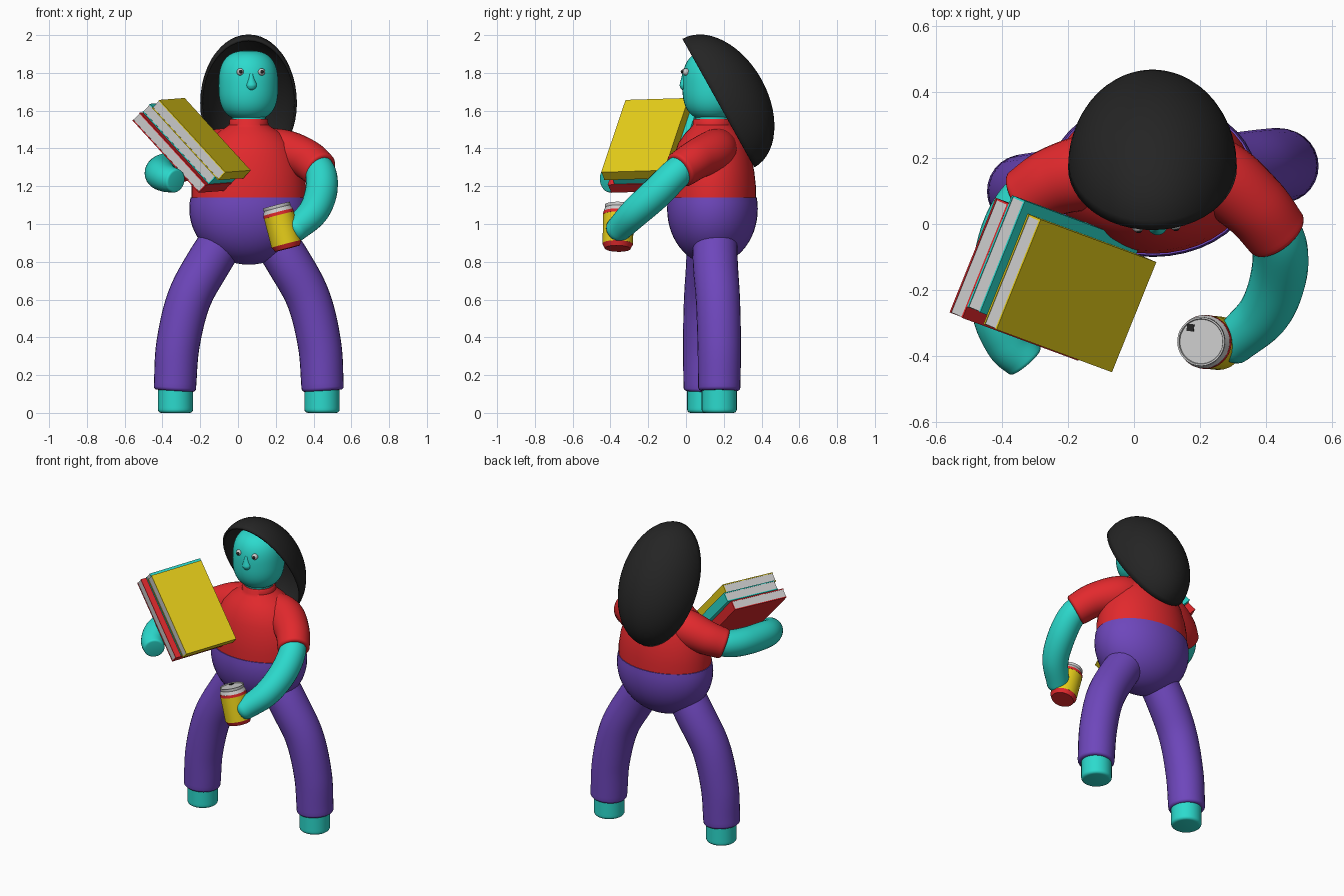
import bpy, bmesh
from math import sin, cos, pi, radians, sqrt
from mathutils import Vector, Matrix

if "Cube" in bpy.data.objects:
    bpy.data.objects.remove(bpy.data.objects["Cube"])


def mat(name, *rgb):
    m = bpy.data.materials.new(name)
    m.diffuse_color = (*rgb, 1)
    m.use_nodes = True
    m.node_tree.nodes["Principled BSDF"].inputs["Base Color"].default_value = m.diffuse_color
    return m


TEAL = mat("teal", .025, .70, .61)
RED = mat("red", .76, .022, .026)
PURPLE = mat("purple", .155, .062, .50)
YELLOW = mat("yellow", .80, .62, .010)
BLACK = mat("black", .018, .018, .018)
CX, CY = .057, .14          # body axis


def finish(name, bm, material=None, smooth=True):
    bmesh.ops.recalc_face_normals(bm, faces=bm.faces[:])
    me = bpy.data.meshes.new(name)
    bm.to_mesh(me)
    bm.free()
    ob = bpy.data.objects.new(name, me)
    bpy.context.collection.objects.link(ob)
    if material:
        me.materials.append(material)
    if smooth:
        bpy.ops.object.select_all(action='DESELECT')
        bpy.context.view_layer.objects.active = ob
        ob.select_set(True)
        bpy.ops.object.shade_smooth_by_angle(angle=radians(40))
    return ob


def loft(name, rings, material=None):
    """Skin a list of equal point rings and cap both ends."""
    bm = bmesh.new()
    vs = [[bm.verts.new(p) for p in ring] for ring in rings]
    n = len(vs[0])
    for a, b in zip(vs, vs[1:]):
        for i in range(n):
            bm.faces.new((a[i], a[(i + 1) % n], b[(i + 1) % n], b[i]))
    bm.faces.new(vs[0])
    bm.faces.new(vs[-1])
    return finish(name, bm, material)


def ring(c, rx, ry, rot=None, n=40):
    pts = [Vector((rx * cos(2 * pi * i / n), ry * sin(2 * pi * i / n), 0)) for i in range(n)]
    return [Vector(c) + (rot @ p if rot else p) for p in pts]


def tube(name, pts, material, steps=10, lip=.018):
    """Smooth tube through (x, y, z, radius) points with rounded rims."""
    P = [Vector(p) for p in pts]
    P = [2 * P[0] - P[1]] + P + [2 * P[-1] - P[-2]]
    path = []
    for k in range(1, len(P) - 2):
        a, b, c, d = P[k - 1:k + 3]
        for s in range(steps + (k == len(P) - 3)):
            t = s / steps
            path.append(.5 * (2 * b + (c - a) * t + (2 * a - 5 * b + 4 * c - d) * t * t
                              + (3 * b - a - 3 * c + d) * t ** 3))
    pos, rad = [p.xyz for p in path], [p.w for p in path]
    end = (pos[-1] - pos[-2]).normalized()
    for f in (.35, .7, .9, 1):
        pos.append(path[-1].xyz + end * lip * f)
        rad.append(path[-1].w - lip * (1 - sqrt(1 - f * f)))
    rings, up, q = [], Vector((0, 0, 1)), None
    for i, p in enumerate(pos):
        t = (pos[min(i + 1, len(pos) - 1)] - pos[max(i - 1, 0)]).normalized()
        turn = up.rotation_difference(t)
        q = turn @ q if q else turn
        up = t
        rings.append(ring(p, rad[i], rad[i], q, 28))
    return loft(name, rings, material)


def ball(name, c, r, material=None):
    bm = bmesh.new()
    bmesh.ops.create_uvsphere(bm, u_segments=20, v_segments=12, radius=r,
                              matrix=Matrix.Translation(c))
    return finish(name, bm, material)


# Shirt with collar
profile = [(1.12, .303, .230), (1.20, .303, .230), (1.28, .290, .221), (1.36, .266, .205),
           (1.43, .228, .180), (1.48, .175, .145), (1.51, .125, .115), (1.525, .104, .103),
           (1.55, .102, .102), (1.557, .096, .096)]
loft("shirt", [ring((CX, CY, z), rx, ry) for z, rx, ry in profile], RED)
loft("neck", [ring((CX, CY, z), .09, .09) for z in (1.5, 1.62)], TEAL)

# Rounded hips of the trousers, flat-topped egg
hips = []
for i in range(18):
    a = radians(12 - i * 6)
    hips.append(ring((CX, CY, 1.08 + .295 * sin(a)), .315 * cos(a), .24 * cos(a)))
loft("hips", hips, PURPLE)

# Legs and feet
for side, name, y, hip_y in ((-1, "right", .099, .12), (1, "left", .176, .155)):
    leg = [(.08, hip_y, 1.00, .115), (.21, hip_y, .80, .119), (.317, (y * 2 + hip_y) / 3, .60, .117),
           (.375, y, .36, .115), (.391, y, .135, .112)]
    tube(name + "_leg", [(CX + side * p[0], *p[1:]) for p in leg], PURPLE)
    tube(name + "_foot", [(CX + side * .388, y, z, .093) for z in (.25, .13, .018)], TEAL)

# Sleeves and bare arms
tube("left_sleeve", [(.10, .17, 1.41, .10), (.24, .15, 1.385, .115), (.36, .06, 1.345, .105),
                     (.43, -.025, 1.29, .098)], RED)
tube("left_arm", [(.40, .02, 1.33, .075), (.44, -.06, 1.26, .083), (.438, -.16, 1.16, .085),
                  (.395, -.27, 1.06, .08), (.30, -.36, .97, .068)], TEAL, lip=.04)
tube("right_sleeve", [(.01, .17, 1.41, .10), (-.12, .16, 1.385, .115), (-.24, .13, 1.345, .105),
                      (-.325, .08, 1.31, .095)], RED)
tube("right_arm", [(-.26, .13, 1.33, .075), (-.345, .045, 1.30, .083), (-.395, -.08, 1.285, .085),
                   (-.41, -.25, 1.265, .083), (-.38, -.355, 1.243, .074), (-.335, -.41, 1.23, .064)],
     TEAL, lip=.012)

# Head, a boxy egg
head = []
for i in range(25):
    t = -cos(pi * i / 24) * .998
    r = (1 - abs(t) ** 2.7) ** (1 / 2.7)
    head.append(ring((CX - .002, CY, 1.733 + .185 * t), .158 * r, .159 * r))
loft("head", head, TEAL)

# Face
for name, x, y in (("right", .012, -.006), ("left", .125, .000)):
    ball(name + "_eye", (x, y, 1.805), .019)
    ball(name + "_pupil", (x + .002, y - .011, 1.806), .011, BLACK)
tube("nose", [(.070, -.010, 1.798, .008), (.070, -.010, 1.77, .016), (.071, -.006, 1.742, .028),
              (.071, -.004, 1.734, .029)], TEAL, steps=5, lip=.026)

# Hair, a tilted half-egg shell
bm = bmesh.new()
bmesh.ops.create_uvsphere(bm, u_segments=48, v_segments=28, radius=1)
bmesh.ops.delete(bm, geom=[v for v in bm.verts if v.co.z < -.01], context='VERTS')
axes = Matrix(((-1, 0, 0), (0, -.488, .873), (0, .873, .488))).to_4x4()
bm.transform(Matrix.Translation((.056, .172, 1.64)) @ axes @ Matrix.Diagonal((.256, .39, .26, 1)))
hair = finish("hair", bm, BLACK)
shell = hair.modifiers.new("shell", 'SOLIDIFY')
shell.thickness, shell.offset = .014, -1

# Drink can, tilted
low, top = Vector((.262, -.362, .870)), Vector((.203, -.356, 1.098))
tilt = (top - low).to_track_quat('Z', 'Y')


def can_part(name, prof, material=None):
    loft(name, [ring(low + tilt @ Vector((0, 0, h)), r, r, tilt) for h, r in prof], material)


can_part("can_base", [(0, .068), (.006, .071), (.026, .081)], RED)
can_part("can_body", [(.025, .081), (.183, .081)], YELLOW)
can_part("can_band", [(.182, .082), (.199, .081)], RED)
can_part("can_lid", [(.198, .081), (.220, .072), (.225, .074), (.237, .074), (.237, .069), (.231, .067)])


def box(name, frame, lo, hi, material=None):
    bm = bmesh.new()
    lo, hi = Vector(lo), Vector(hi)
    bmesh.ops.create_cube(bm, size=1, matrix=frame @ Matrix.Translation((lo + hi) / 2)
                          @ Matrix.Diagonal((*(hi - lo), 1)))
    return finish(name, bm, material, False)


can_frame = Matrix.Translation(low) @ tilt.to_matrix().to_4x4()
spot = can_frame.inverted() @ Vector((.170, -.314, 1.09))
box("can_opening", can_frame, (spot.x - .011, spot.y - .011, .226),
    (spot.x + .011, spot.y + .011, .234), BLACK)

# Stack of three books: frame axes are width (v), length (u), thickness (n)
u = Vector((.352, -.13, -.385)).normalized()
n = Vector((.657, -.286, .698))
n = (n - u * n.dot(u)).normalized()
v = u.cross(n)
frame = Matrix((v, u, n)).transposed().to_4x4()
frame.translation = (-.417, -.32, 1.657)
T, C, L = .06, .006, .535   # thickness, cover, length
for k, (name, material, dv, du, w) in enumerate((("top", YELLOW, 0, 0, .36), ("middle", TEAL, -.029, -.03, .365),
                                                ("bottom", RED, .008, -.028, .375))):
    z1 = -k * (T + .002)
    z0 = z1 - T
    a, b, c, d = dv - w, dv, du, du + L
    box(name + "_book_front_cover", frame, (a, c, z1 - C), (b, d, z1), material)
    box(name + "_book_back_cover", frame, (a, c, z0), (b, d, z0 + C), material)
    box(name + "_book_spine", frame, (a, d - C, z0 + C), (b - .002, d, z1 - C), material)
    box(name + "_book_side", frame, (a, c + .002, z0 + C), (a + C, d - C, z1 - C), material)
    box(name + "_book_pages", frame, (a + C, c + .002, z0 + C), (b - .002, d - C, z1 - C))
